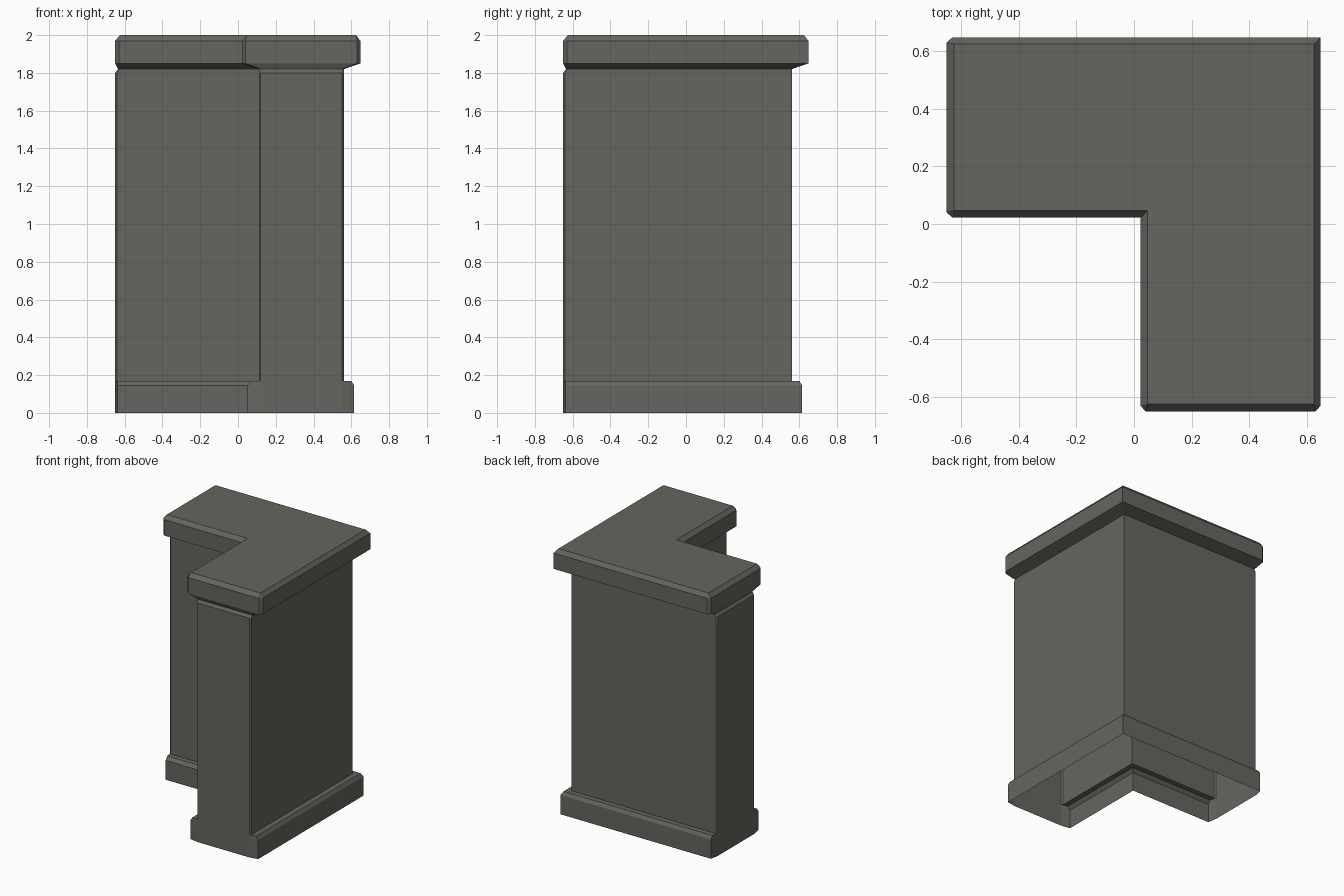
import bpy, bmesh

if "Cube" in bpy.data.objects:
    bpy.data.objects.remove(bpy.data.objects["Cube"])

stone = bpy.data.materials.new("dark grey stone")
stone.diffuse_color = (0.13, 0.13, 0.115, 1)
stone.use_nodes = True
stone.node_tree.nodes["Principled BSDF"].inputs["Base Color"].default_value = stone.diffuse_color


def l_ring(z, outer, inner, end, side_end, end_outer, end_inner):
    """L outline, counter-clockwise: the two arm ends have clipped corners."""
    arm = [(-side_end, outer), (-end, end_outer),
           (-end, end_inner), (-side_end, inner)]
    mirrored = [(y, x) for x, y in reversed(arm)]
    outline = [(outer, outer)] + arm + [(inner, inner)] + mirrored
    return [(x, y, z) for x, y in outline]


def loft(name, rings, capped=False):
    bm = bmesh.new()
    loops = [[bm.verts.new(p) for p in l_ring(*r)] for r in rings]
    for low, high in zip(loops, loops[1:]):
        n = len(low)
        for j in range(n):
            k = (j + 1) % n
            bm.faces.new((low[j], low[k], high[k], high[j]))
    if capped:
        bm.faces.new(loops[-1])
    bmesh.ops.remove_doubles(bm, verts=bm.verts, dist=0.0005)
    mesh = bpy.data.meshes.new(name)
    bm.to_mesh(mesh)
    bm.free()
    mesh.materials.append(stone)
    obj = bpy.data.objects.new(name, mesh)
    bpy.context.collection.objects.link(obj)


# Base skirt, open underneath, its end faces flush with the wall ends
loft("base", [
    (0.0, 0.615, 0.05, 0.65, 0.638, 0.55, 0.12),
    (0.145, 0.615, 0.05, 0.65, 0.638, 0.55, 0.12),
    (0.17, 0.60, 0.07, 0.65, 0.638, 0.55, 0.12),
    (0.17, 0.56, 0.11, 0.65, 0.64, 0.55, 0.12),
])

# Corner wall with a small bevel along the top of its ends
loft("wall", [
    (0.17, 0.56, 0.11, 0.65, 0.64, 0.55, 0.12),
    (1.80, 0.56, 0.11, 0.65, 0.64, 0.55, 0.12),
    (1.82, 0.56, 0.11, 0.635, 0.63, 0.55, 0.12),
])

# Overhanging cap with sloped underside and bevelled top
loft("cap", [
    (1.82, 0.56, 0.11, 0.635, 0.63, 0.55, 0.12),
    (1.85, 0.648, 0.022, 0.65, 0.63, 0.63, 0.04),
    (1.97, 0.648, 0.022, 0.65, 0.63, 0.63, 0.04),
    (2.0, 0.625, 0.047, 0.625, 0.625, 0.625, 0.047),
], capped=True)
